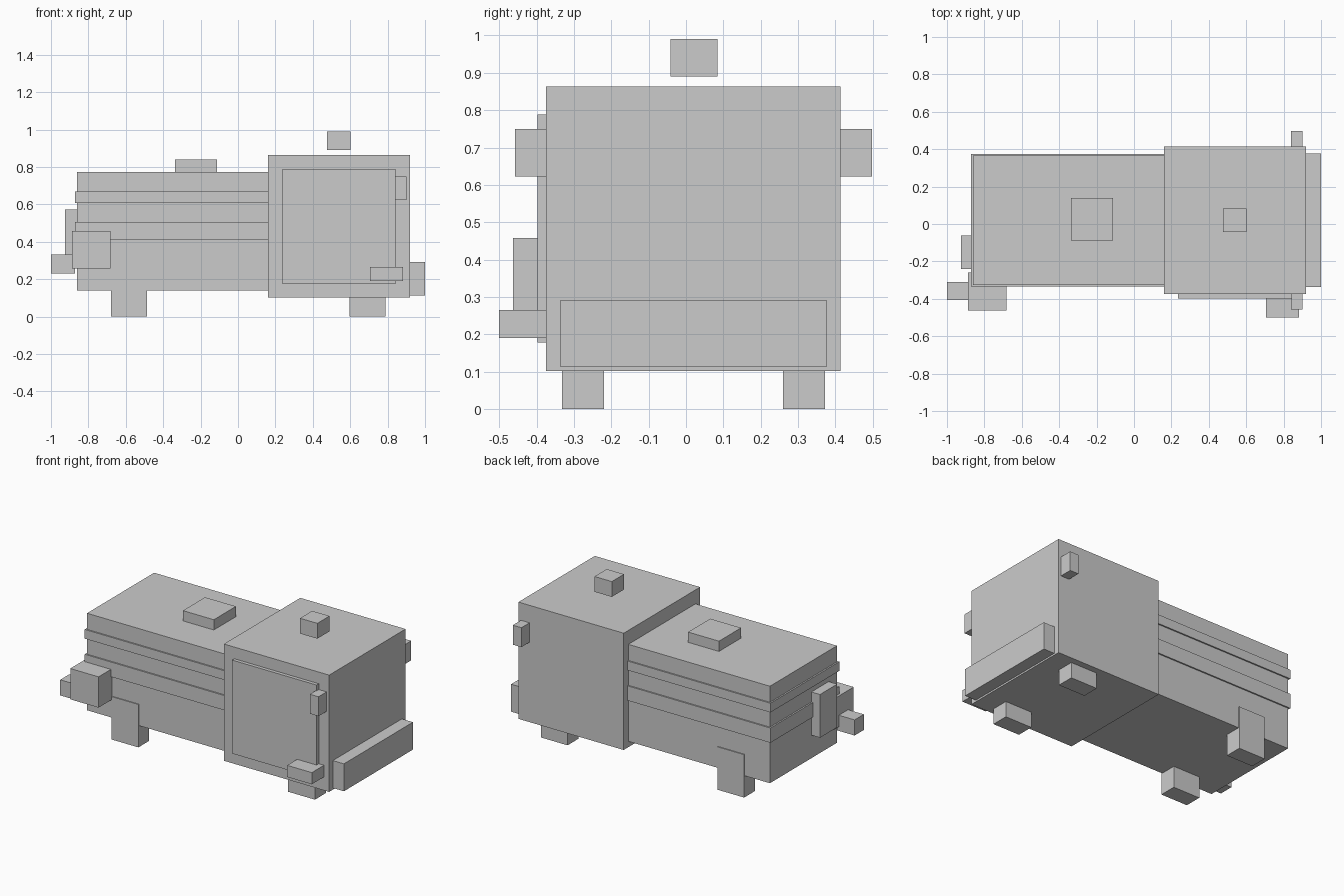
import bpy

if "Cube" in bpy.data.objects:
    bpy.data.objects.remove(bpy.data.objects["Cube"])

CY = 0.02  # centre line of the vehicle


def box(name, x, y, z):
    """Axis-aligned box from its (min, max) ranges."""
    bpy.ops.mesh.primitive_cube_add(size=1, location=[(a + b) / 2 for a, b in (x, y, z)])
    ob = bpy.context.object
    ob.name = name
    ob.scale = [b - a for a, b in (x, y, z)]
    bpy.ops.object.transform_apply(location=False, rotation=False, scale=True)
    return ob


def centred(half):
    return (CY - half, CY + half)


# Main volumes
box("rear_body", (-0.862, 0.16), centred(0.346), (0.14, 0.773))
box("cab", (0.16, 0.92), centred(0.394), (0.102, 0.864))

# Trim bands wrapping the rear body
for name, z in (("upper_band", (0.608, 0.668)), ("lower_band", (0.41, 0.506))):
    box(name, (-0.872, 0.16), centred(0.355), z)

# Cab fittings
box("side_door", (0.235, 0.845), (-0.397, -0.37), (0.178, 0.788))
box("door_step", (0.705, 0.883), (-0.5, -0.374), (0.19, 0.266))
box("front_bumper", (0.92, 1.0), centred(0.356), (0.113, 0.292))
box("roof_beacon", (0.477, 0.602), (-0.042, 0.084), (0.89, 0.99))
box("roof_vent", (-0.336, -0.113), (-0.088, 0.14), (0.773, 0.84))

# Mirrors and wheels on both sides
for label, s in (("right", -1), ("left", 1)):
    def side(a, b):
        return tuple(sorted((CY + s * a, CY + s * b)))
    box("mirror_" + label, (0.84, 0.902), side(0.394, 0.478), (0.623, 0.75))
    for end, x in (("front", (0.595, 0.788)), ("rear", (-0.68, -0.487))):
        box(f"{end}_wheel_{label}", x, side(0.24, 0.352), (0.0, 0.28))

# Rear fittings
box("side_tank", (-0.887, -0.683), (-0.463, -0.258), (0.257, 0.458))
box("exhaust", (-1.0, -0.872), (-0.405, -0.31), (0.23, 0.332))
box("rear_hatch", (-0.924, -0.86), (-0.24, -0.062), (0.29, 0.572))
